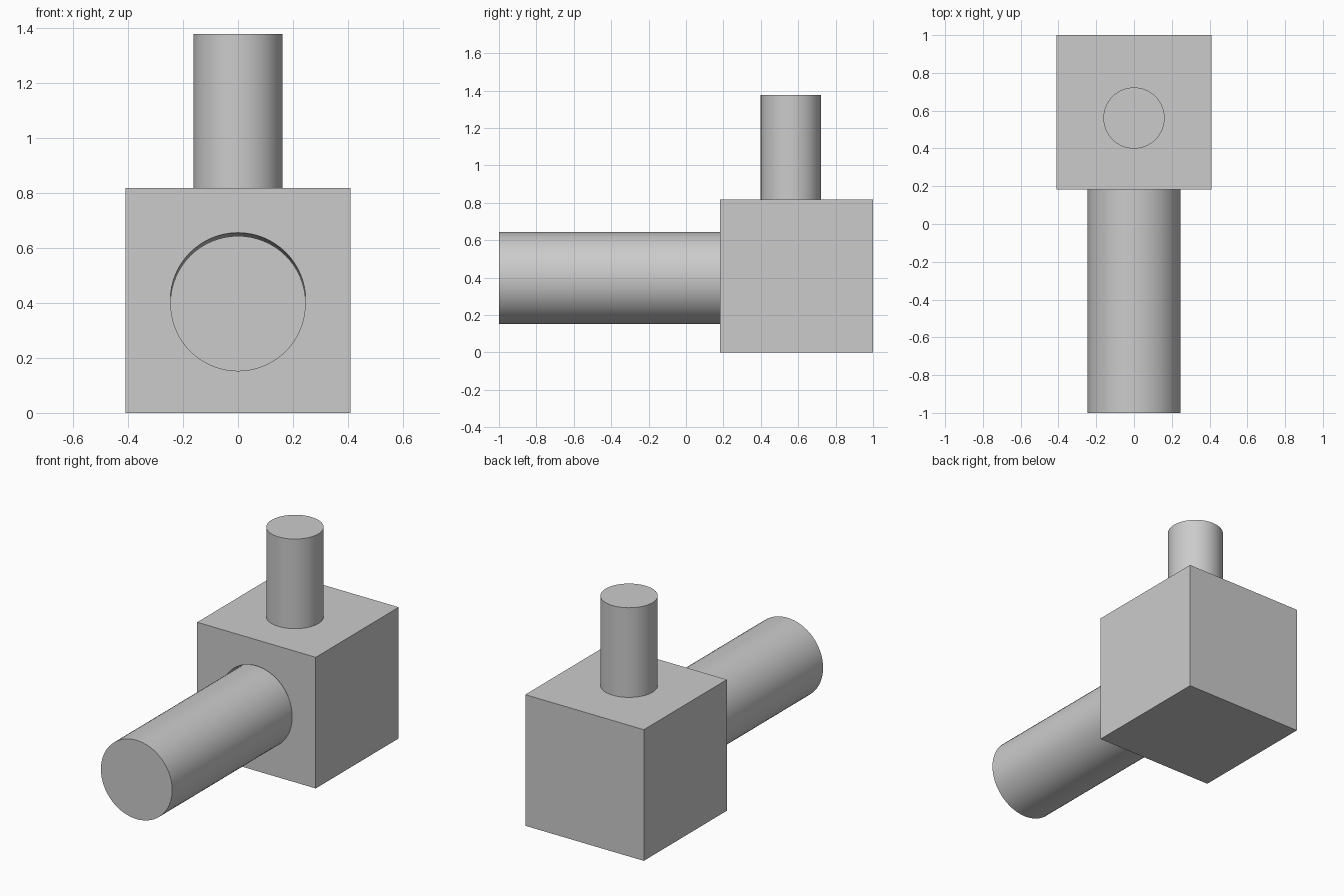
import bpy, bmesh, math
from mathutils import Vector

if "Cube" in bpy.data.objects:
    bpy.data.objects.remove(bpy.data.objects["Cube"])

SIDE = 0.818
FRONT = 1.0 - SIDE
SEGS = 64


def rod(name, start, end, radius, u, v):
    """Capped round prism between two centres; its rings lie in the u/v plane."""
    bm = bmesh.new()
    rings = []
    for centre in (start, end):
        ring = []
        for i in range(SEGS):
            a = 2 * math.pi * i / SEGS
            ring.append(bm.verts.new(Vector(centre) + radius * (math.cos(a) * Vector(u) + math.sin(a) * Vector(v))))
        rings.append(ring)
        bm.faces.new(ring)
    for i in range(SEGS):
        j = (i + 1) % SEGS
        bm.faces.new((rings[0][i], rings[0][j], rings[1][j], rings[1][i]))
    bmesh.ops.recalc_face_normals(bm, faces=bm.faces)
    mesh = bpy.data.meshes.new(name)
    bm.to_mesh(mesh)
    bm.free()
    ob = bpy.data.objects.new(name, mesh)
    bpy.context.collection.objects.link(ob)
    bpy.ops.object.select_all(action='DESELECT')
    ob.select_set(True)
    bpy.context.view_layer.objects.active = ob
    bpy.ops.object.shade_smooth_by_angle(angle=math.radians(30))
    return ob


X, Y, Z = (1, 0, 0), (0, 1, 0), (0, 0, 1)

# Cube body
bpy.ops.mesh.primitive_cube_add(size=SIDE, location=(0, FRONT + SIDE / 2, SIDE / 2))
body = bpy.context.object
body.name = "block_body"

# Shallow socket whose rim sits a little above the front rod
depth, drop = 0.08, 0.012
rim_z = SIDE / 2
socket = rod("socket_cutter", (0, FRONT - depth, rim_z + drop),
             (0, FRONT + depth, rim_z - drop), 0.246, X, Z)
socket.hide_render = True
socket.hide_set(True)
cut = body.modifiers.new("socket", 'BOOLEAN')
cut.operation = 'DIFFERENCE'
cut.solver = 'EXACT'
cut.object = socket

# Thick rod pointing forward, thin rod standing on top
rod("front_rod", (0, -1, rim_z - drop), (0, FRONT + depth, rim_z - drop), 0.246, X, Z)
rod("top_rod", (0, 0.561, SIDE), (0, 0.561, 1.377), 0.162, X, Y)
